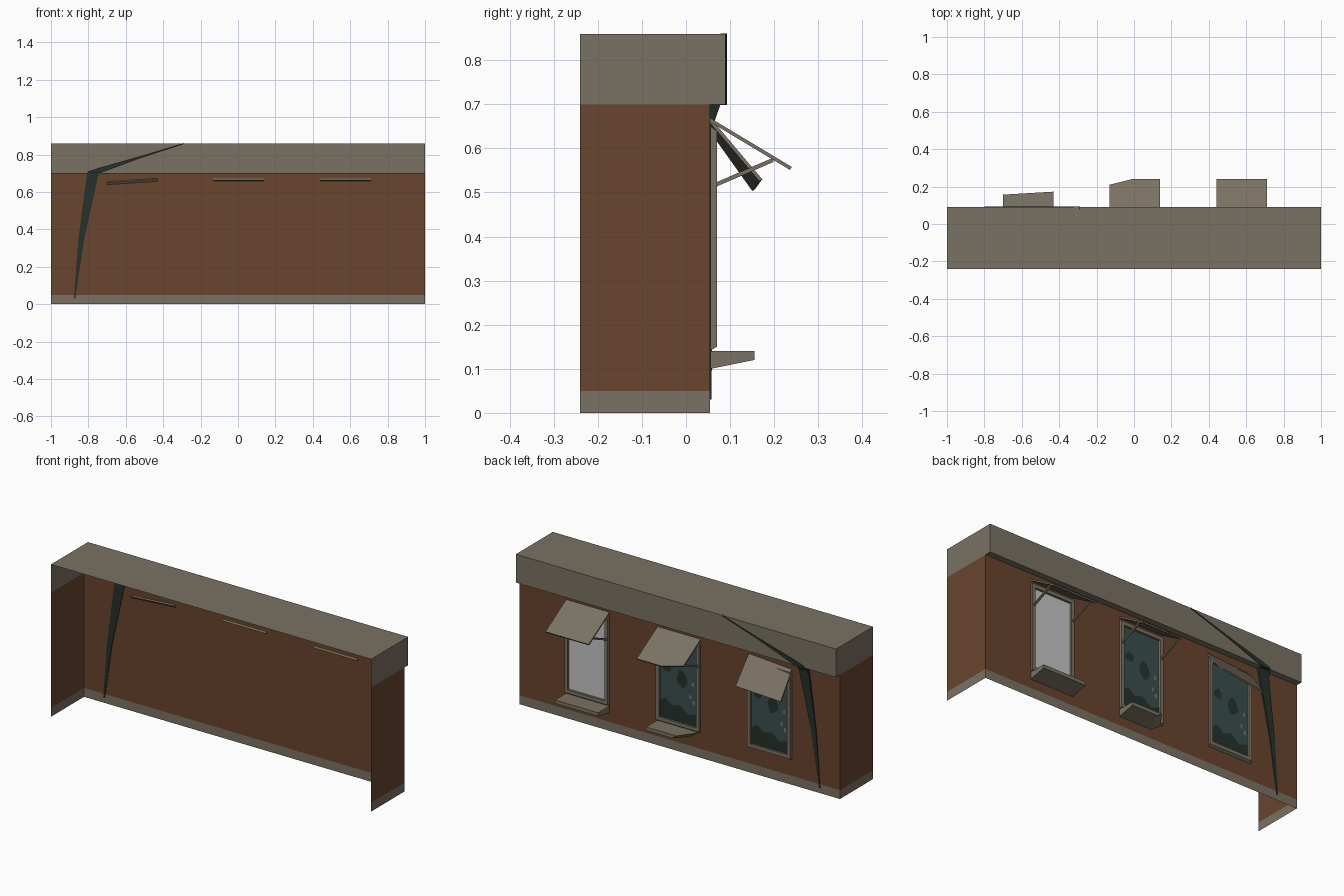
import bpy, bmesh, math, random
from mathutils import Vector

if "Cube" in bpy.data.objects:
    bpy.data.objects.remove(bpy.data.objects["Cube"])

random.seed(4)


def mat(name, c):
    m = bpy.data.materials.new(name)
    m.diffuse_color = (*c, 1)
    m.use_nodes = True
    m.node_tree.nodes["Principled BSDF"].inputs["Base Color"].default_value = m.diffuse_color
    return m


BRICK = mat("brown brick", (.138, .058, .027))
STONE = mat("grey stone", (.195, .170, .125))
DARK = mat("dark green", (.019, .031, .023))
TEAL = mat("dirty teal glass", (.042, .078, .074))
PALE = mat("pale pane", (.56, .56, .57))
SPECK = mat("dull tan speck", (.22, .16, .11))


def make(name, verts, faces, mats, recalc=True):
    me = bpy.data.meshes.new(name)
    me.from_pydata([tuple(v) for v in verts], [], faces)
    for m in mats:
        me.materials.append(m)
    if recalc:
        bm = bmesh.new()
        bm.from_mesh(me)
        bmesh.ops.recalc_face_normals(bm, faces=bm.faces)
        bm.to_mesh(me)
        bm.free()
    ob = bpy.data.objects.new(name, me)
    bpy.context.collection.objects.link(ob)
    return ob


def loft(name, rings, m):
    """Closed solid joining equal-length rings of points."""
    n = len(rings[0])
    verts = [p for r in rings for p in r]
    faces = [tuple(range(n)), tuple(range((len(rings) - 1) * n, len(rings) * n))]
    for k in range(len(rings) - 1):
        for i in range(n):
            j = (i + 1) % n
            faces.append((k * n + i, k * n + j, k * n + n + j, k * n + n + i))
    return make(name, verts, faces, [m])


def shell(name, front, levels, mats):
    """U-shaped open shell: left side, street side, right side."""
    u = [(1, -.24), (1, front), (-1, front), (-1, -.24)]
    verts = [(x, y, z) for z in levels for x, y in u]
    faces = [(k * 4 + i, k * 4 + i + 1, k * 4 + i + 5, k * 4 + i + 4)
             for k in range(len(levels) - 1) for i in range(3)]
    return make(name, verts, faces, mats, False)


# wall with stone base band
wall = shell("wall", .055, [0, .05, .70], [BRICK, STONE])
for p in wall.data.polygons:
    p.material_index = 1 if p.center.z < .05 else 0

# cornice: sides, top and overhang underside
shell("cornice", .09, [.70, .86], [STONE])
make("cornice_top", [(-1, -.24, .86), (1, -.24, .86), (1, .09, .86), (-1, .09, .86)],
     [(0, 1, 2, 3)], [STONE], False)
make("cornice_soffit", [(-1, .055, .70), (-1, .09, .70), (1, .09, .70), (1, .055, .70)],
     [(0, 1, 2, 3)], [STONE], False)


def box(name, x0, x1, y0, y1, z0, z1, m):
    return loft(name, [[(x0, y0, z), (x1, y0, z), (x1, y1, z), (x0, y1, z)]
                       for z in (z0, z1)], m)


def plate(name, pts, y, m):
    return make(name, [(x, y, z) for x, z in reversed(pts)],
                [tuple(range(len(pts)))], [m], False)


def blob(name, cx, cz, rx, rz, y, m, n=11):
    pts = []
    for i in range(n):
        a = 2 * math.pi * i / n
        k = random.uniform(.75, 1.1)
        pts.append((cx + rx * k * math.cos(a), cz + rz * k * math.sin(a)))
    plate(name, pts, y, m)


def window(name, cx, pane):
    # hollow frame: outer and inner loops, flat face and reveals
    def loop(hx, z0, z1, y):
        return [(cx - hx, y, z0), (cx + hx, y, z0), (cx + hx, y, z1), (cx - hx, y, z1)]
    rings = [loop(.135, .142, .65, .056), loop(.135, .15, .64, .07),
             loop(.115, .17, .62, .07), loop(.115, .17, .62, .058)]
    faces = [(k * 4 + i, k * 4 + (i + 1) % 4, k * 4 + 4 + (i + 1) % 4, k * 4 + 4 + i)
             for k in range(3) for i in range(4)]
    make(name + "_frame", sum(rings, []), faces, [STONE])
    plate(name + "_pane", [(cx - .116, .169), (cx + .116, .169),
                           (cx + .116, .621), (cx - .116, .621)], .058, pane)
    if pane is TEAL:
        # dark broken patches and debris seen in the glass
        plate(name + "_low_patch", [(cx - .115, .17), (cx + .115, .17), (cx + .115, .26),
                                    (cx + .08, .285), (cx + .04, .25), (cx - .01, .265),
                                    (cx - .06, .225), (cx - .115, .24)], .0595, DARK)
        blob(name + "_patch", cx - .02, .42, .035, .055, .0595, DARK)
        blob(name + "_side_patch", cx + .075, .46, .028, .03, .0595, DARK)
        for dx, z in ((-.09, .40), (-.075, .33), (-.095, .30)):
            blob(name + "_speck", cx + dx, z, .009, .014, .0605, SPECK, 6)


def brackets(name, cx):
    for s in (-1, 1):
        x = cx + s * .125
        loft(name + "_bracket", [[(x + a, y, z + b) for a, b in
                                  ((-.005, -.005), (.005, -.005), (.005, .005), (-.005, .005))]
                                 for y, z in ((.066, .517), (.198, .574))], STONE)


def awning(name, pts, t=.008):
    """Tilted slab from its top outline."""
    n = (Vector(pts[1]) - Vector(pts[0])).cross(Vector(pts[-1]) - Vector(pts[0])).normalized()
    loft(name, [[tuple(Vector(p)) for p in pts], [tuple(Vector(p) - n * t) for p in pts]], STONE)


def slope(x, y):
    return (x, y, .672 - (y - .05) * .6)


def sill(name, x1, back_top, back_low, front_top, front_low):
    """Tapered ledge; the four numbers shape its low-x end."""
    yz = [(.056, .14), (.155, .14), (.155, .12), (.056, .10)]
    ends = (back_top, front_top, front_low, back_low)
    loft(name, [[(x1, y, z) for y, z in yz],
                [(x, y, z) for x, (y, z) in zip(ends, yz)]], STONE)


# intact window with pale pane
window("right_window", .575, PALE)
brackets("right_window", .575)
awning("right_awning", [slope(.44, .051), slope(.71, .051), slope(.71, .24), slope(.44, .24)])
sill("right_sill", .71, .44, .44, .44, .44)

# middle window with chipped awning and broken sill
window("middle_window", .005, TEAL)
brackets("middle_window", .005)
awning("middle_awning", [slope(-.13, .051), slope(.14, .051), slope(.14, .24),
                         slope(-.01, .24), slope(-.13, .21)])
sill("middle_sill", .14, -.12, -.06, -.05, -.02)

# left window with sagging awning and no sill
window("left_window", -.565, TEAL)
awning("left_awning", [(-.70, .052, .655), (-.43, .052, .673), (-.43, .173, .53), (-.70, .157, .508)])

# dark tapering vine: up the wall, round the cornice, up to the roof edge
vine_wall = [(-.878, -.870, .051, .058, .03), (-.853, -.822, .051, .060, .35),
             (-.812, -.752, .051, .066, .665), (-.806, -.742, .051, .080, .705)]
loft("vine_lower", [[(a, y0, z), (b, y0, z), (b, y1, z), (a, y1, z)]
                    for a, b, y0, y1, z in vine_wall], DARK)
vine_top = [(-.80, .698, .710), (-.745, .698, .728), (-.52, .781, .792), (-.29, .856, .861)]
loft("vine_upper", [[(x, .078, z0), (x, .0925, z0), (x, .0925, z1), (x, .078, z1)]
                    for x, z0, z1 in vine_top], DARK)
